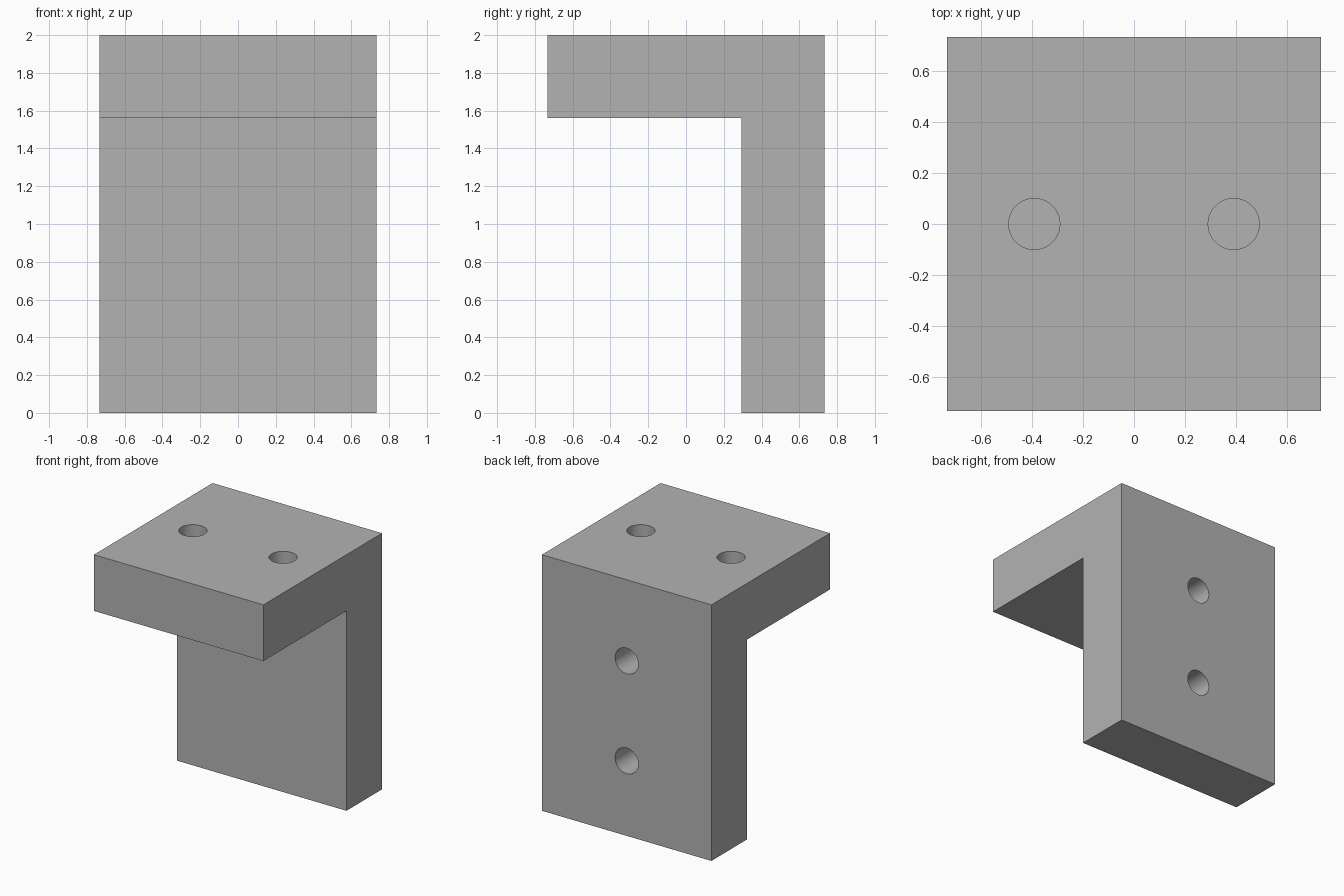
import bpy
import bmesh
import math

cube = bpy.data.objects.get("Cube")
if cube:
    bpy.data.objects.remove(cube, do_unlink=True)

# Overall dimensions
HALF = 0.732
HEIGHT = 2.0
THICK = 0.439
HOLE_R = 0.1
HOLE_DEPTH = 0.34
SPACING = 0.39

grey = bpy.data.materials.new("plain grey")
grey.use_nodes = True
colour = (0.45, 0.45, 0.45, 1)
grey.diffuse_color = colour
grey.node_tree.nodes["Principled BSDF"].inputs["Base Color"].default_value = colour


def extruded_bracket():
    """L-shaped side profile extruded across the full width."""
    inner_y, under_z = HALF - THICK, HEIGHT - THICK
    profile = [(HALF, 0), (HALF, HEIGHT), (-HALF, HEIGHT),
               (-HALF, under_z), (inner_y, under_z), (inner_y, 0)]
    bm = bmesh.new()
    face = bm.faces.new([bm.verts.new((-HALF, y, z)) for y, z in profile])
    new = bmesh.ops.extrude_face_region(bm, geom=[face])["geom"]
    verts = [g for g in new if isinstance(g, bmesh.types.BMVert)]
    bmesh.ops.translate(bm, verts=verts, vec=(2 * HALF, 0, 0))
    bmesh.ops.recalc_face_normals(bm, faces=bm.faces)
    mesh = bpy.data.meshes.new("bracket")
    bm.to_mesh(mesh)
    bm.free()
    obj = bpy.data.objects.new("bracket", mesh)
    bpy.context.collection.objects.link(obj)
    mesh.materials.append(grey)
    return obj


def drill(target, location, rotation=(0, 0, 0)):
    """Cut a blind round hole centred on a surface point."""
    bpy.ops.mesh.primitive_cylinder_add(
        vertices=64, radius=HOLE_R, depth=2 * HOLE_DEPTH,
        location=location, rotation=rotation)
    cutter = bpy.context.object
    cutter.name = "hole_cutter"
    cutter.hide_render = True
    cutter.data.materials.append(grey)
    mod = target.modifiers.new("hole", 'BOOLEAN')
    mod.operation = 'DIFFERENCE'
    mod.solver = 'EXACT'
    mod.object = cutter
    bpy.context.view_layer.objects.active = target
    bpy.ops.object.modifier_apply(modifier=mod.name)
    bpy.data.objects.remove(cutter, do_unlink=True)


bracket = extruded_bracket()

# Paired holes: side by side on top, one above the other on the back
for side in (-1, 1):
    drill(bracket, (side * SPACING, 0, HEIGHT))
    drill(bracket, (0, HALF, 0.976 + side * SPACING), (math.pi / 2, 0, 0))

# Smooth hole walls, crisp edges
bpy.ops.object.select_all(action='DESELECT')
bracket.select_set(True)
bpy.context.view_layer.objects.active = bracket
bpy.ops.object.shade_smooth_by_angle(angle=math.radians(30))
